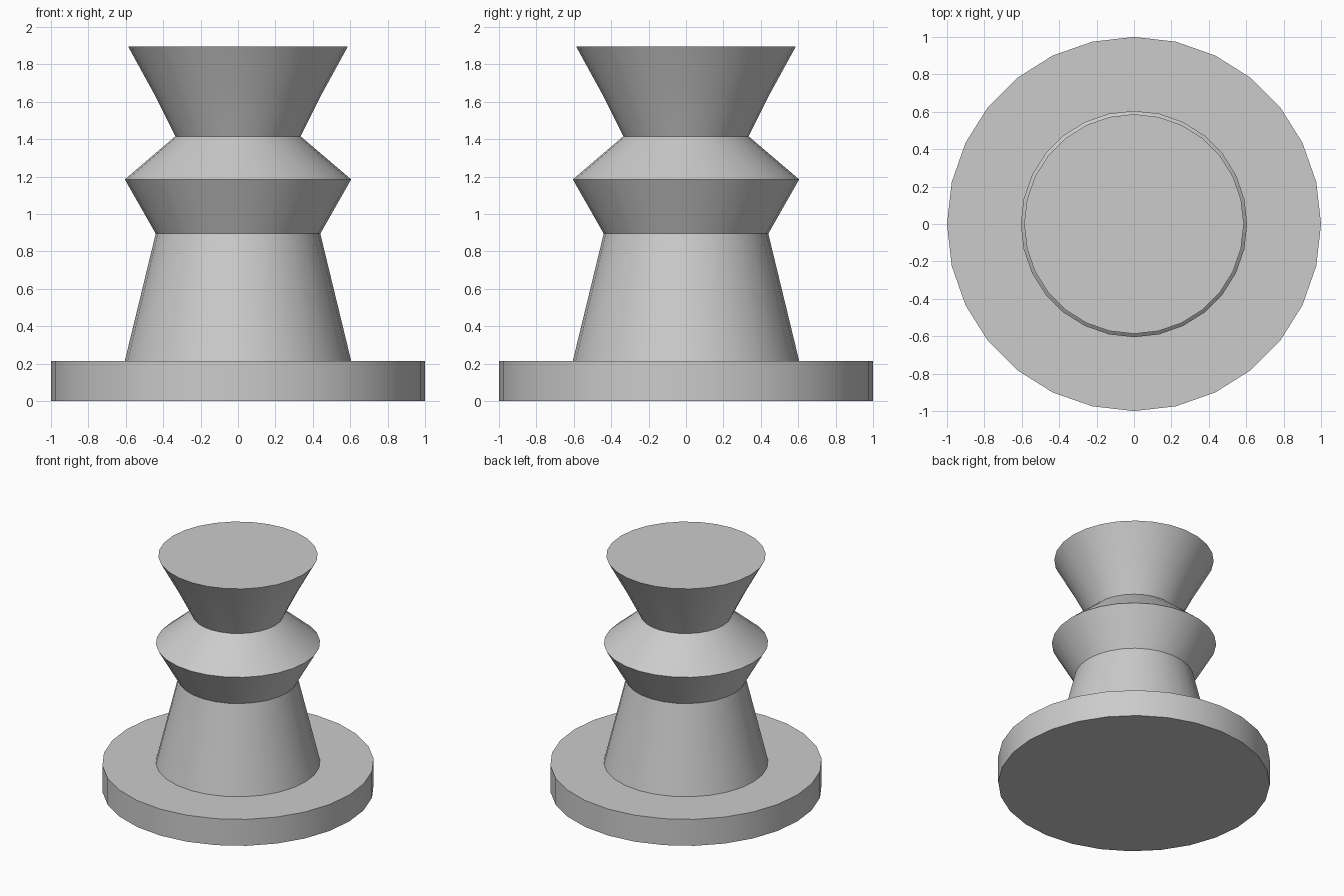
import bpy, bmesh, math

if "Cube" in bpy.data.objects:
    bpy.data.objects.remove(bpy.data.objects["Cube"])

SIDES = 28

grey = bpy.data.materials.new("plain_grey")
grey.diffuse_color = (0.6, 0.6, 0.6, 1)
grey.use_nodes = True
grey.node_tree.nodes["Principled BSDF"].inputs["Base Color"].default_value = grey.diffuse_color

# Radius and height of each ring, from the foot up to the flared top
PROFILE = [(1.0, 0.0), (1.0, 0.215), (0.605, 0.215), (0.44, 0.895),
           (0.605, 1.185), (0.335, 1.415), (0.45, 1.645), (0.587, 1.895)]


def lathe(name, profile):
    """Closed turned solid with flat end caps."""
    bm = bmesh.new()
    rings = []
    for r, z in profile:
        rings.append([bm.verts.new((r * math.cos(math.tau * i / SIDES),
                                    r * math.sin(math.tau * i / SIDES), z))
                      for i in range(SIDES)])
    for low, high in zip(rings, rings[1:]):
        for i in range(SIDES):
            j = (i + 1) % SIDES
            bm.faces.new((low[i], low[j], high[j], high[i]))
    bm.faces.new(rings[0][::-1])
    bm.faces.new(rings[-1])
    mesh = bpy.data.meshes.new(name)
    bm.to_mesh(mesh)
    bm.free()
    mesh.materials.append(grey)
    obj = bpy.data.objects.new(name, mesh)
    bpy.context.collection.objects.link(obj)
    return obj


# Turned pedestal: disc foot, tapered column, collar and flared head
pedestal = lathe("turned_pedestal", PROFILE)
bpy.context.view_layer.objects.active = pedestal
pedestal.select_set(True)
bpy.ops.object.shade_smooth_by_angle(angle=math.radians(30))
